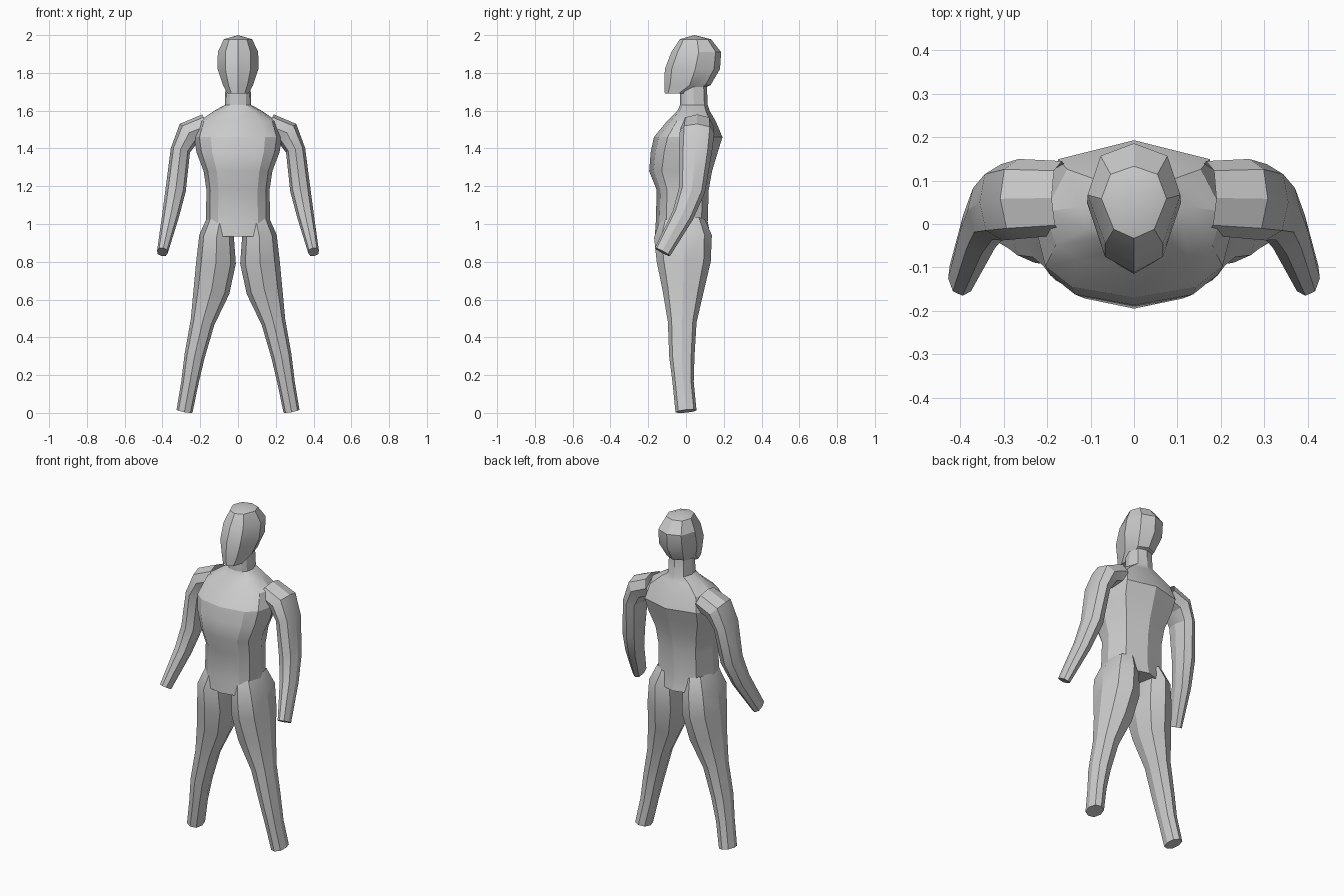
import bpy, bmesh
from mathutils import Vector

if "Cube" in bpy.data.objects:
    bpy.data.objects.remove(bpy.data.objects["Cube"])


def loft(name, rings, mirror=False, cap_start=True):
    """Skin a list of closed rings into one object."""
    bm = bmesh.new()
    vs = [[bm.verts.new(p) for p in r] for r in rings]
    n = len(vs[0])
    for a, b in zip(vs, vs[1:]):
        for i in range(n):
            j = (i + 1) % n
            bm.faces.new((a[i], a[j], b[j], b[i]))
    if cap_start:
        bm.faces.new(vs[0])
    bm.faces.new(vs[-1])
    bmesh.ops.remove_doubles(bm, verts=bm.verts, dist=0.0005)
    bmesh.ops.recalc_face_normals(bm, faces=bm.faces)
    me = bpy.data.meshes.new(name)
    bm.to_mesh(me)
    bm.free()
    ob = bpy.data.objects.new(name, me)
    bpy.context.collection.objects.link(ob)
    if mirror:
        m = ob.modifiers.new("Mirror", 'MIRROR')
        m.use_mirror_merge = False
    bpy.ops.object.select_all(action='DESELECT')
    ob.select_set(True)
    bpy.context.view_layer.objects.active = ob
    bpy.ops.object.shade_smooth_by_angle(angle=0.45)
    return ob


def level_rings(half, rows):
    """Symmetric horizontal rings from rows of (z, half width, front y, back y)."""
    shape = half + [(-x, y) for x, y in reversed(half[1:-1])]
    return [[(x * w, (f + b) / 2 + y * (b - f) / 2, z) for x, y in shape]
            for z, w, f, b in rows]


def limb_rings(rows):
    """Octagons square to a path; rows of (x, y, z, half width, half depth)."""
    pts = [Vector(r[:3]) for r in rows]
    k = 0.74
    octagon = [(1, 0), (k, k), (0, 1), (-k, k), (-1, 0), (-k, -k), (0, -1), (k, -k)]
    out = []
    for i, (x, y, z, w, d) in enumerate(rows):
        t = (pts[min(i + 1, len(pts) - 1)] - pts[max(i - 1, 0)]).normalized()
        dv = (Vector((0, 1, 0)) - t * t.y).normalized()
        wv = dv.cross(t)
        out.append([pts[i] + wv * (a * w) + dv * (b * d) for a, b in octagon])
    return out


# Torso, shoulder slope and neck
body_half = [(0, -1), (0.62, -0.86), (0.88, -0.6), (1, 0), (0.75, 0.76), (0, 1)]
loft("torso", level_rings(body_half, [
    (0.935, 0.160, -0.165, 0.130),
    (1.01, 0.170, -0.160, 0.115),
    (1.18, 0.167, -0.155, 0.120),
    (1.28, 0.182, -0.195, 0.138),
    (1.38, 0.220, -0.187, 0.168),
    (1.46, 0.232, -0.170, 0.193),
    (1.545, 0.205, -0.100, 0.157),
    (1.60, 0.125, -0.045, 0.125),
    (1.63, 0.070, -0.032, 0.115),
    (1.74, 0.066, -0.032, 0.110)]))

# Head
head_half = [(0, -1), (0.62, -0.75), (1, 0.1), (0.72, 0.78), (0, 1)]
loft("head", level_rings(head_half, [
    (1.69, 0.055, -0.112, 0.020),
    (1.735, 0.080, -0.115, 0.130),
    (1.82, 0.108, -0.112, 0.180),
    (1.91, 0.107, -0.078, 0.186),
    (1.978, 0.075, -0.033, 0.133),
    (2.0, 0.0, 0.045, 0.045)]))

# Arms, hanging slightly forward
loft("arms", limb_rings([
    (0.165, 0.060, 1.520, 0.065, 0.085),
    (0.262, 0.058, 1.480, 0.068, 0.092),
    (0.305, 0.050, 1.390, 0.052, 0.088),
    (0.330, 0.032, 1.180, 0.054, 0.070),
    (0.357, -0.017, 1.045, 0.045, 0.058),
    (0.400, -0.125, 0.852, 0.029, 0.046)]), mirror=True, cap_start=False)

# Legs, spread outwards
loft("legs", limb_rings([
    (0.095, -0.020, 1.020, 0.070, 0.120),
    (0.113, -0.016, 0.935, 0.092, 0.153),
    (0.116, -0.012, 0.800, 0.105, 0.143),
    (0.140, -0.015, 0.650, 0.096, 0.110),
    (0.188, -0.020, 0.480, 0.064, 0.076),
    (0.230, -0.022, 0.300, 0.054, 0.067),
    (0.255, -0.015, 0.160, 0.046, 0.056),
    (0.283, 0.000, 0.009, 0.043, 0.056)]), mirror=True, cap_start=False)
